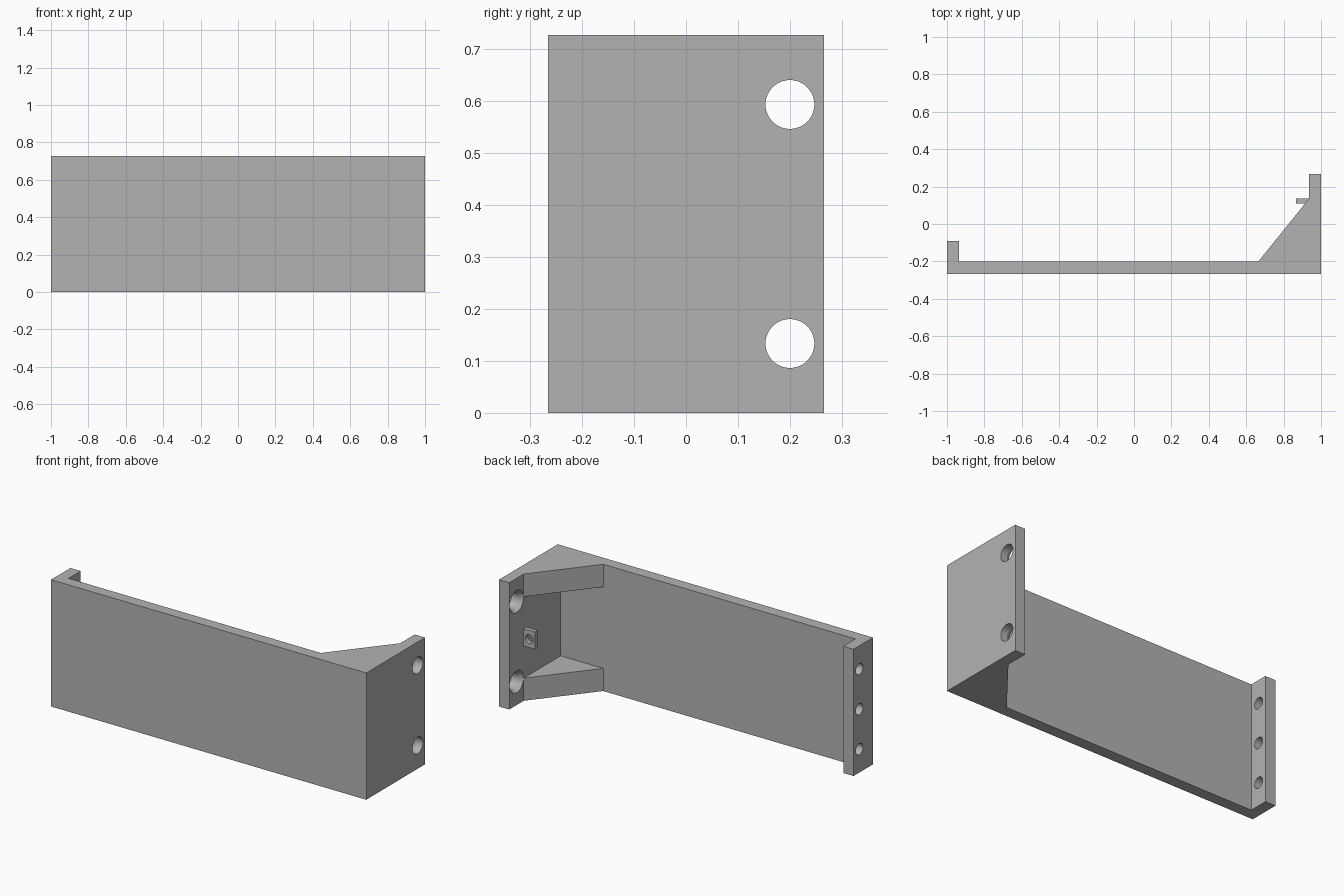
import bpy, bmesh, math

cube = bpy.data.objects.get("Cube")
if cube:
    bpy.data.objects.remove(cube, do_unlink=True)

HEIGHT = 0.727
MID = HEIGHT / 2
PITCH = 0.23        # vertical spacing of the screw holes
FRONT, BACK = -0.266, 0.266
WALL = -0.2         # inner face of the long wall
INNER = 0.935       # inner face of both end flanges
GUSSET_END = 0.135
RIB = 0.13          # height of each corner gusset

grey = bpy.data.materials.new("mid grey")
grey.use_nodes = True
grey.diffuse_color = (0.45, 0.45, 0.45, 1)
grey.node_tree.nodes["Principled BSDF"].inputs["Base Color"].default_value = (0.45, 0.45, 0.45, 1)


def prism(name, outline, z0, z1):
    """Extrude a plan outline from z0 up to z1."""
    bm = bmesh.new()
    face = bm.faces.new([bm.verts.new((x, y, z0)) for x, y in outline])
    top = bmesh.ops.extrude_face_region(bm, geom=[face])["geom"]
    verts = [v for v in top if isinstance(v, bmesh.types.BMVert)]
    bmesh.ops.translate(bm, verts=verts, vec=(0, 0, z1 - z0))
    bmesh.ops.recalc_face_normals(bm, faces=bm.faces)
    mesh = bpy.data.meshes.new(name)
    bm.to_mesh(mesh)
    bm.free()
    obj = bpy.data.objects.new(name, mesh)
    bpy.context.collection.objects.link(obj)
    mesh.materials.append(grey)
    return obj


def drill(location, r1, r2, depth, rotation):
    """Round or tapered cutter."""
    bpy.ops.mesh.primitive_cone_add(vertices=48, radius1=r1, radius2=r2, depth=depth,
                                    location=location, rotation=rotation)
    cutter = bpy.context.object
    cutter.hide_render = True
    cutter.data.materials.append(grey)
    return cutter


def cut(obj, cutter):
    mod = obj.modifiers.new("cut", 'BOOLEAN')
    mod.operation = 'DIFFERENCE'
    mod.solver = 'EXACT'
    mod.object = cutter
    bpy.ops.object.select_all(action='DESELECT')
    bpy.context.view_layer.objects.active = obj
    obj.select_set(True)
    bpy.ops.object.modifier_apply(modifier=mod.name)
    bpy.data.objects.remove(cutter, do_unlink=True)


ALONG_X = (0, math.pi / 2, 0)
ALONG_Y = (math.pi / 2, 0, 0)

# Long wall with a short flange, a deep flange and a solid corner
bracket = prism("bracket", [
    (-1, FRONT), (1, FRONT), (1, BACK), (INNER, BACK), (INNER, GUSSET_END),
    (0.665, WALL), (-INNER, WALL), (-INNER, -0.09), (-1, -0.09)], 0, HEIGHT)

# Hollow the corner, leaving a gusset at top and bottom
cut(bracket, prism("corner_pocket", [
    (0.6, WALL), (INNER, WALL), (INNER, 0.2), (0.6, 0.2)], RIB, HEIGHT - RIB))

# Countersunk mounting holes in the deep flange
for side in (-1, 1):
    z = MID + side * PITCH
    cut(bracket, drill((0.97, 0.2, z), 0.047, 0.047, 0.2, ALONG_X))
    cut(bracket, drill((0.945, 0.2, z), 0.066, 0.047, 0.03, ALONG_X))

# Three small holes in the short flange
for step in (-1, 0, 1):
    cut(bracket, drill((-0.97, -0.143, MID + step * PITCH), 0.032, 0.032, 0.2, ALONG_X))

# Small pierced tab on the inside of the deep flange
tab = prism("cable_tab", [
    (0.865, 0.11), (INNER, 0.11), (INNER, GUSSET_END), (0.865, GUSSET_END)],
    MID - 0.05, MID + 0.05)
cut(tab, drill((0.9, 0.12, MID), 0.025, 0.025, 0.1, ALONG_Y))

for obj in (bracket, tab):
    bpy.ops.object.select_all(action='DESELECT')
    obj.select_set(True)
    bpy.context.view_layer.objects.active = obj
    bpy.ops.object.shade_smooth_by_angle(angle=math.radians(25))
